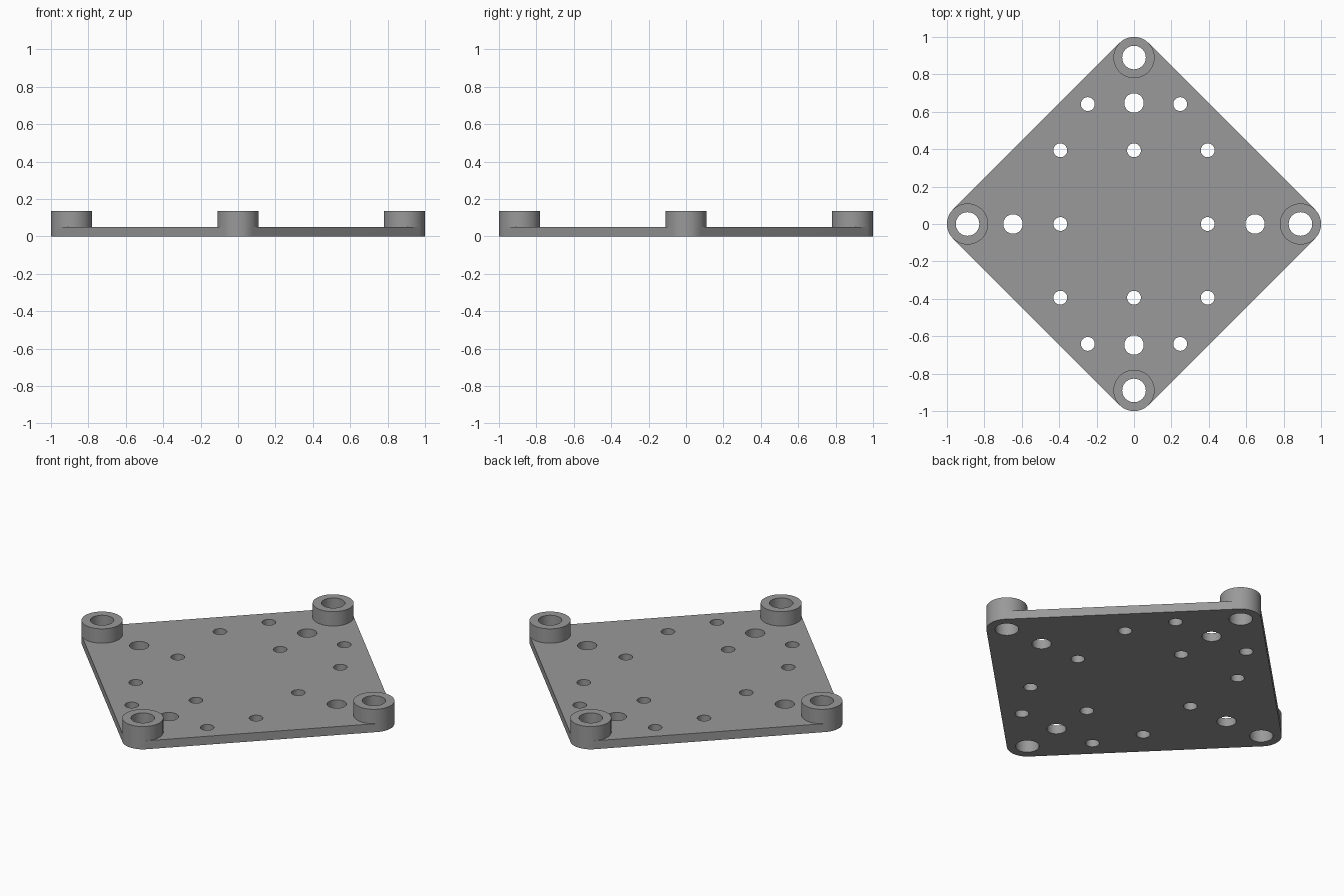
import bpy, bmesh, math

if "Cube" in bpy.data.objects:
    bpy.data.objects.remove(bpy.data.objects["Cube"])

SEG = 64
PLATE_H, BOSS_H = 0.05, 0.135
BOSS_R, BOSS_POS = 0.11, 0.89
CORNERS = [(BOSS_POS, 0), (0, BOSS_POS), (-BOSS_POS, 0), (0, -BOSS_POS)]

grey = bpy.data.materials.new("grey")
grey.diffuse_color = (0.32, 0.32, 0.32, 1)
grey.use_nodes = True
grey.node_tree.nodes["Principled BSDF"].inputs["Base Color"].default_value = grey.diffuse_color


def circle(x, y, r, seg=SEG):
    return [(x + r * math.cos(2 * math.pi * i / seg),
             y + r * math.sin(2 * math.pi * i / seg)) for i in range(seg)]


def prisms(name, outlines, z0, z1):
    """Extrude closed outlines from z0 up to z1 as one object."""
    bm = bmesh.new()
    for pts in outlines:
        low = [bm.verts.new((x, y, z0)) for x, y in pts]
        high = [bm.verts.new((x, y, z1)) for x, y in pts]
        bm.faces.new(low[::-1])
        bm.faces.new(high)
        for i in range(len(pts)):
            j = (i + 1) % len(pts)
            bm.faces.new((low[i], low[j], high[j], high[i]))
    mesh = bpy.data.meshes.new(name)
    bm.to_mesh(mesh)
    bm.free()
    mesh.materials.append(grey)
    obj = bpy.data.objects.new(name, mesh)
    bpy.context.collection.objects.link(obj)
    return obj


# Diamond plate with rounded corners concentric with the bosses
outline = []
for k, (cx, cy) in enumerate(CORNERS):
    ring = circle(cx, cy, BOSS_R)
    start = k * SEG // 4 - SEG // 8
    outline += [ring[(start + i) % SEG] for i in range(SEG // 4 + 1)]
plate = prisms("mounting_plate", [outline], 0, PLATE_H)

# Raised corner bosses
bosses = prisms("corner_bosses", [circle(x, y, BOSS_R) for x, y in CORNERS], 0, BOSS_H)

# Through holes: boss bores, medium holes, small holes
holes = [circle(x, y, 0.063) for x, y in CORNERS]
holes += [circle(x, y, 0.052) for x, y in [(0.647, 0), (-0.647, 0), (0, 0.647), (0, -0.647)]]
small = [(x, y) for x in (-0.394, 0, 0.394) for y in (-0.394, 0, 0.394) if x or y]
small += [(x, y) for x in (-0.247, 0.247) for y in (-0.641, 0.641)]
holes += [circle(x, y, 0.037, 48) for x, y in small]
cutters = prisms("hole_cutters", holes, -0.1, 0.3)

# Join the bosses to the plate and cut the holes
for tool, op in ((bosses, 'UNION'), (cutters, 'DIFFERENCE')):
    mod = plate.modifiers.new(tool.name, 'BOOLEAN')
    mod.object, mod.operation, mod.solver = tool, op, 'EXACT'
bpy.context.view_layer.objects.active = plate
plate.select_set(True)
for mod in list(plate.modifiers):
    bpy.ops.object.modifier_apply(modifier=mod.name)
for tool in (bosses, cutters):
    bpy.data.objects.remove(tool)

bpy.ops.object.shade_smooth_by_angle(angle=math.radians(30))
